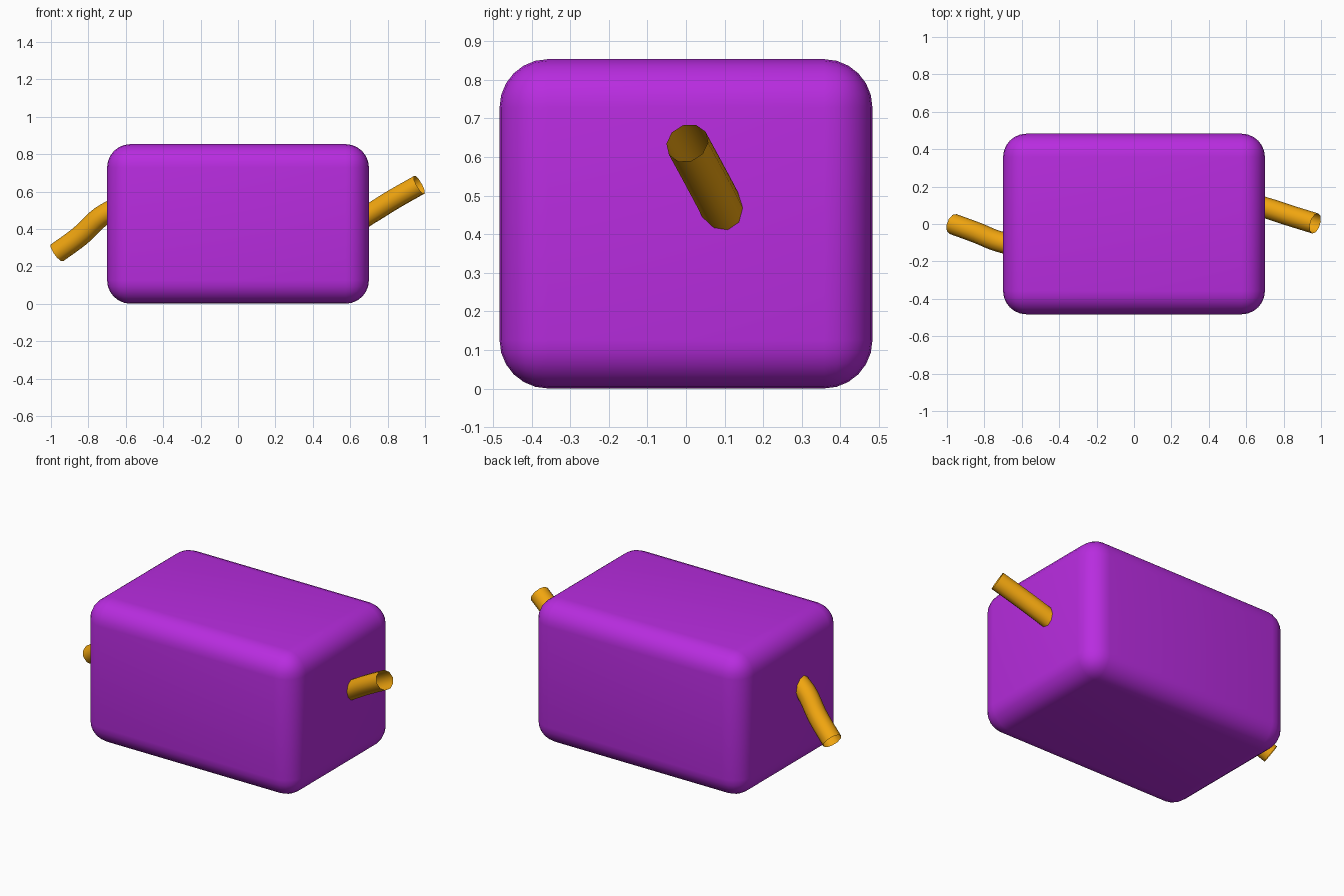
import bpy, bmesh
from mathutils import Matrix

if "Cube" in bpy.data.objects:
    bpy.data.objects.remove(bpy.data.objects["Cube"])


def colour(obj, name, rgb):
    m = bpy.data.materials.new(name)
    m.diffuse_color = (*rgb, 1)
    m.use_nodes = True
    m.node_tree.nodes["Principled BSDF"].inputs["Base Color"].default_value = m.diffuse_color
    obj.data.materials.append(m)


# rounded block body
bm = bmesh.new()
bmesh.ops.create_cube(bm, size=1, matrix=Matrix.Translation((0, 0, 0.427)) @ Matrix.Diagonal((1.4, 0.966, 0.853, 1)))
me = bpy.data.meshes.new("body")
bm.to_mesh(me)
bm.free()
body = bpy.data.objects.new("body", me)
bpy.context.collection.objects.link(body)
bev = body.modifiers.new("round", 'BEVEL')
bev.width = 0.125
bev.segments = 6
for p in me.polygons:
    p.use_smooth = True
colour(body, "purple", (0.48, 0.025, 0.74))

# open bent tube running through the body
path = [(-0.968, 0, 0.272), (-0.85, -0.043, 0.358), (-0.7, -0.1, 0.487), (-0.45, -0.14, 0.56),
        (0, 0, 0.45), (0.45, 0.15, 0.34), (0.7, 0.088, 0.477), (0.83, 0.046, 0.557), (0.969, 0.003, 0.636)]
cu = bpy.data.curves.new("tube", 'CURVE')
cu.dimensions = '3D'
cu.bevel_depth = 0.056
cu.bevel_resolution = 3
cu.resolution_u = 6
cu.use_fill_caps = False
sp = cu.splines.new('BEZIER')
sp.bezier_points.add(len(path) - 1)
for bp, co in zip(sp.bezier_points, path):
    bp.co = co
    bp.handle_left_type = bp.handle_right_type = 'AUTO'
tube = bpy.data.objects.new("tube", cu)
bpy.context.collection.objects.link(tube)
colour(tube, "orange", (0.88, 0.38, 0.005))
